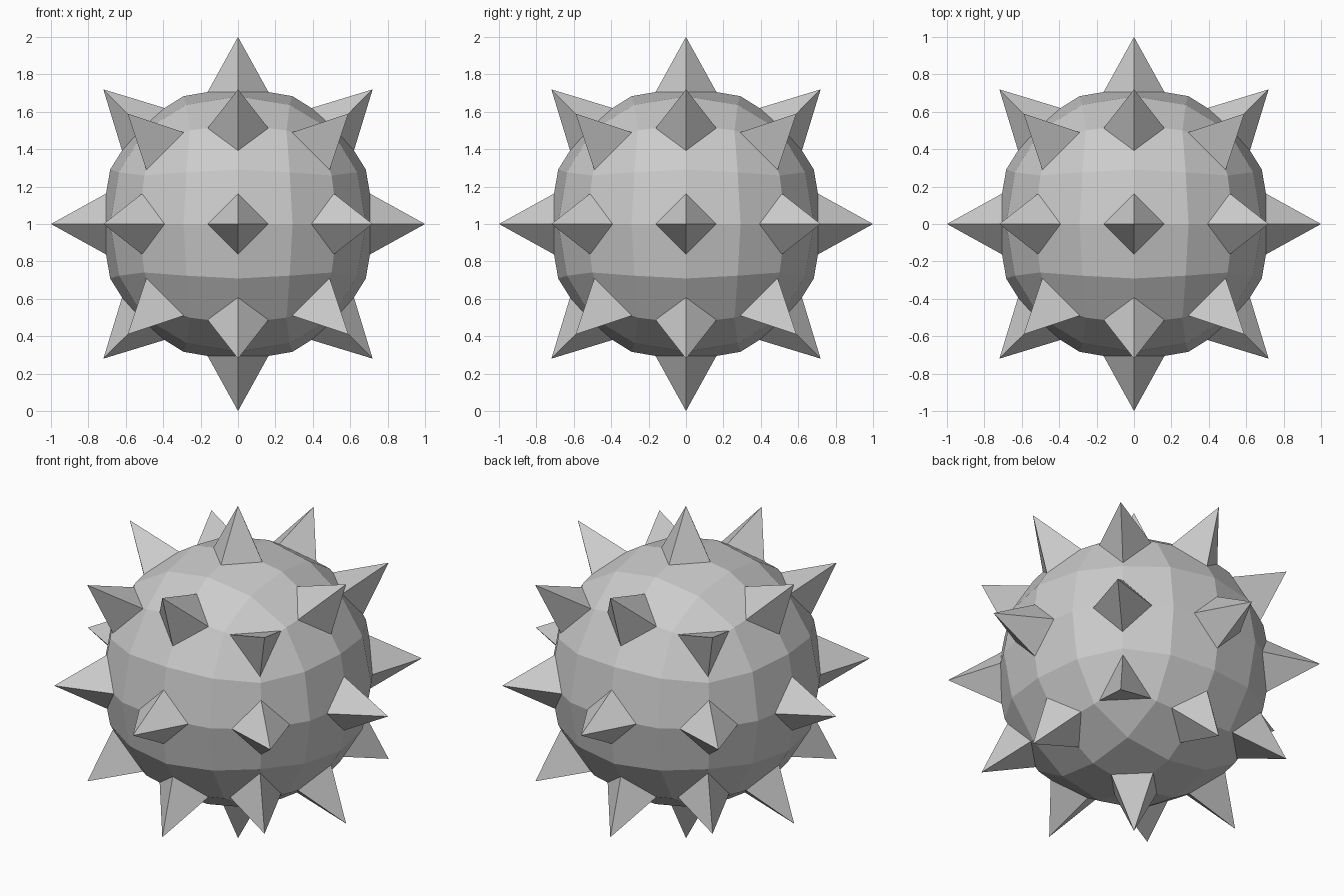
import bpy, bmesh
from itertools import product
from mathutils import Vector

if "Cube" in bpy.data.objects:
    bpy.data.objects.remove(bpy.data.objects["Cube"])

# Round body: a cube smoothed by two subdivision levels
bpy.ops.mesh.primitive_cube_add(size=1.748)
ball = bpy.context.object
ball.name = "spiked_ball"
sub = ball.modifiers.new("round", 'SUBSURF')
sub.levels = 2
bpy.ops.object.modifier_apply(modifier=sub.name)

bm = bmesh.new()
bm.from_mesh(ball.data)

# Spike directions: cube faces, edges and corners; tip distance for each kind
TIP = {1: 1.0, 2: 1.018, 3: 1.022}
spikes = []
for c in product((-1, 0, 1), repeat=3):
    kind = sum(map(abs, c))
    if kind:
        spikes.append((Vector(c).normalized(), TIP[kind]))

# Cut a small facet at each spike position
verts = [max(bm.verts, key=lambda v: v.co.normalized().dot(d)) for d, _ in spikes]
bmesh.ops.bevel(bm, geom=verts, offset=0.165, offset_type='OFFSET',
                segments=1, profile=0.5, affect='VERTICES')

# Pull each facet out into a pointed spike
faces = [max(bm.faces, key=lambda f: f.calc_center_median().normalized().dot(d))
         for d, _ in spikes]
for (d, tip), face in zip(spikes, faces):
    centre = bmesh.ops.poke(bm, faces=[face])["verts"][0]
    centre.co = d * tip

# Flat shading, standing on the ground
for f in bm.faces:
    f.smooth = False
bmesh.ops.translate(bm, verts=bm.verts, vec=(0, 0, 1))
bmesh.ops.recalc_face_normals(bm, faces=bm.faces)
bm.to_mesh(ball.data)
bm.free()
ball.data.update()
